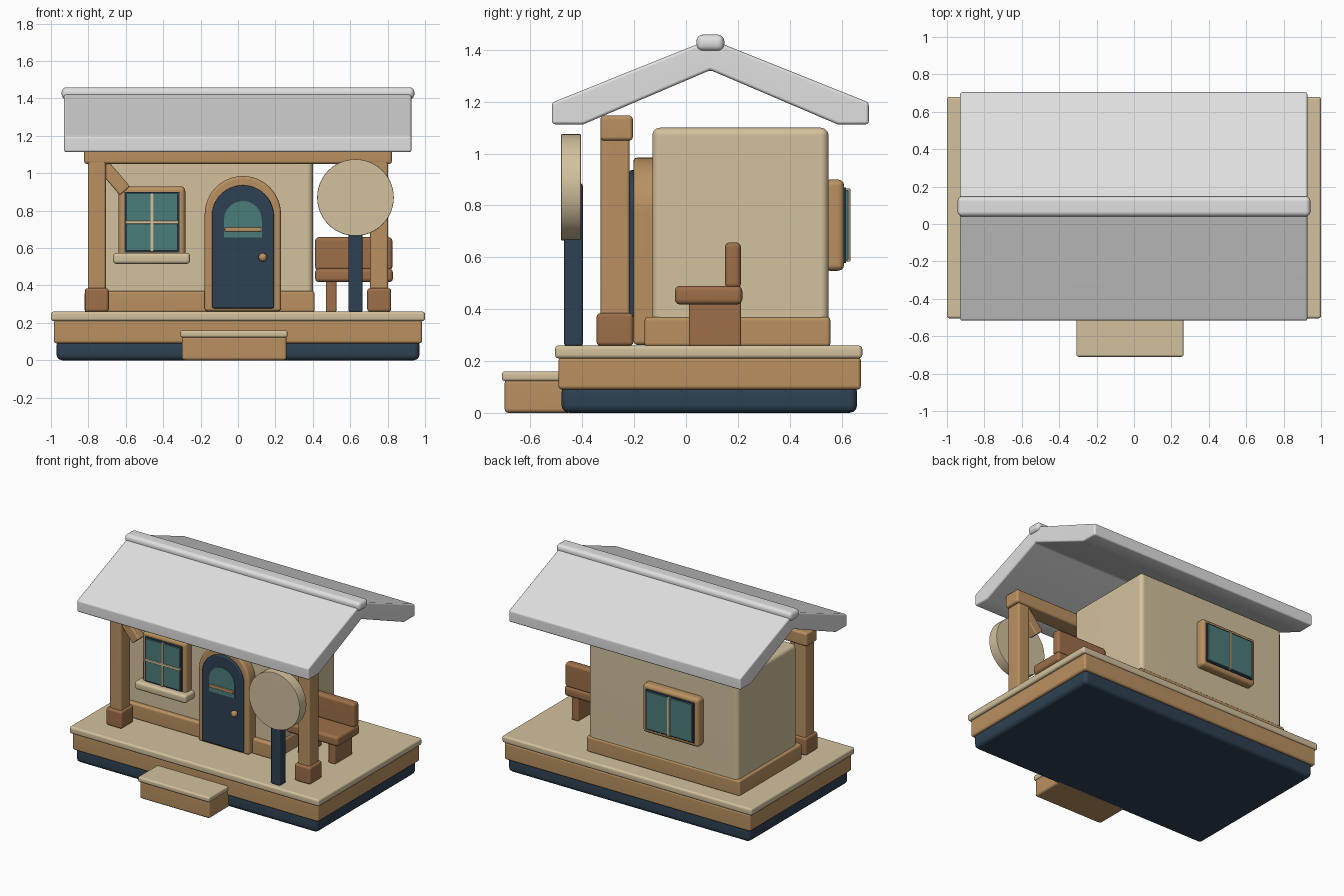
import bpy, bmesh, math
from mathutils import Matrix, Vector

if "Cube" in bpy.data.objects:
    bpy.data.objects.remove(bpy.data.objects["Cube"])


def material(name, r, g, b):
    m = bpy.data.materials.new(name)
    lin = [((c / 255 + 0.055) / 1.055) ** 2.4 for c in (r, g, b)]
    m.diffuse_color = (*lin, 1)
    m.use_nodes = True
    m.node_tree.nodes["Principled BSDF"].inputs["Base Color"].default_value = m.diffuse_color
    return m


BEIGE = material("cream_plaster", 211, 193, 157)
WOOD = material("light_wood", 186, 145, 97)
BROWN = material("dark_wood", 157, 111, 73)
NAVY = material("navy_paint", 46, 65, 82)
TEAL = material("teal_glass", 75, 124, 122)
ROOF = material("pale_grey_roof", 224, 224, 224)


def finish(name, bm, mat, bevel=0.0, segments=3):
    """Round the sharp edges, smooth the faces and make the object."""
    bmesh.ops.recalc_face_normals(bm, faces=bm.faces)
    if bevel:
        sharp = [e for e in bm.edges if e.calc_face_angle(0) > math.radians(40)]
        bmesh.ops.bevel(bm, geom=sharp, offset=bevel, segments=segments,
                        profile=0.5, affect='EDGES', clamp_overlap=True)
    mesh = bpy.data.meshes.new(name)
    bm.to_mesh(mesh)
    bm.free()
    mesh.materials.append(mat)
    ob = bpy.data.objects.new(name, mesh)
    bpy.context.collection.objects.link(ob)
    bpy.ops.object.select_all(action='DESELECT')
    ob.select_set(True)
    bpy.context.view_layer.objects.active = ob
    bpy.ops.object.shade_smooth_by_angle(angle=math.radians(40))
    ob.modifiers.new("weighted_normals", 'WEIGHTED_NORMAL').keep_sharp = True
    return ob


def box(name, mat, x, y, z, bevel=0.012, segments=3):
    """Rounded box from (min, max) ranges."""
    bm = bmesh.new()
    size = [r[1] - r[0] for r in (x, y, z)]
    mid = [(r[0] + r[1]) / 2 for r in (x, y, z)]
    bmesh.ops.create_cube(bm, size=1, matrix=Matrix.Translation(mid) @ Matrix.Diagonal((*size, 1)))
    return finish(name, bm, mat, bevel, segments)


def prism(name, mat, points, depth, bevel=0.0):
    """Extrude a closed outline of 3D points along the vector depth."""
    bm = bmesh.new()
    face = bm.faces.new([bm.verts.new(p) for p in points])
    ext = bmesh.ops.extrude_face_region(bm, geom=[face])
    bmesh.ops.translate(bm, vec=depth,
                        verts=[g for g in ext["geom"] if isinstance(g, bmesh.types.BMVert)])
    return finish(name, bm, mat, bevel)


def arch(name, mat, cx, radius, bottom, spring, y, bevel):
    """Round-topped panel facing the front."""
    pts = [(cx - radius, y[0], bottom), (cx + radius, y[0], bottom)]
    for i in range(25):
        a = math.pi * i / 24
        pts.append((cx + radius * math.cos(a), y[0], spring + radius * math.sin(a)))
    return prism(name, mat, pts, (0, y[1] - y[0], 0), bevel)


# Platform
box("foundation", NAVY, (-.97, .97), (-.48, .66), (0, .11), .03)
box("platform_skirt", WOOD, (-.985, .985), (-.492, .675), (.09, .215), .015)
box("deck", BEIGE, (-1, 1), (-.505, .68), (.21, .26), .014)

# Entrance step
box("step_base", WOOD, (-.3, .26), (-.7, -.44), (0, .13), .016)
box("step_tread", BEIGE, (-.308, .265), (-.71, -.44), (.122, .16), .012)

# House body
box("house_walls", BEIGE, (-.8, .4), (-.13, .55), (.25, 1.1), .03)
box("wall_plinth", WOOD, (-.82, .41), (-.16, .557), (.255, .37), .015)

# Gabled roof with ridge cap
MID = .094
half = [(-.611, 1.113), (-.611, 1.197), (0, 1.442)]
profile = [(MID + y, z) for y, z in half]
profile += [(MID - y, z) for y, z in reversed(half[:2])]
profile += [(MID + .49, 1.113), (MID, 1.322), (MID - .49, 1.113)]
prism("roof", ROOF, [(-.93, y, z) for y, z in profile], (1.857, 0, 0), .012)
box("ridge_cap", ROOF, (-.943, .943), (.04, .148), (1.395, 1.459), .026, 4)

# Porch frame, mirrored left and right
box("porch_beam", WOOD, (-.823, .823), (-.33, -.205), (1.05, 1.147), .015)
for side, s in (("left", -1), ("right", 1)):
    cx = .755 * s
    box(side + "_post", WOOD, (cx - .048, cx + .048), (-.329, -.217), (.26, 1.08), .013)
    box(side + "_post_foot", BROWN, (cx - .064, cx + .064), (-.345, -.203), (.258, .385), .016)
    brace = box(side + "_brace", WOOD, (-.036, .036), (-.036, .036), (-.125, .125), .01)
    low, high = Vector((.604 * s, -.273, .905)), Vector((.767 * s, -.273, 1.095))
    turn = (high - low).to_track_quat('Z', 'Y').to_matrix().to_4x4()
    brace.matrix_world = Matrix.Translation((low + high) / 2) @ turn

# Door
arch("door_frame", WOOD, .026, .204, .262, .781, (-.203, -.1), .016)
arch("door", NAVY, .026, .166, .278, .77, (-.218, -.16), .008)
arch("door_glass", TEAL, .026, .101, .655, .75, (-.223, -.2), 0)
box("door_glass_bar", WOOD, (-.072, .124), (-.231, -.21), (.688, .71), .005)
bm = bmesh.new()
bmesh.ops.create_uvsphere(bm, u_segments=20, v_segments=12, radius=.023,
                          matrix=Matrix.Translation((.133, -.233, .55)))
finish("door_knob", bm, WOOD)


def window(name, cx, w, z, wall, out, cross):
    """Framed window on a wall plane; out is the outward y direction."""
    def slab(part, mat, x, z, near, far, bevel):
        y = sorted((wall + out * near, wall + out * far))
        box(name + part, mat, x, y, z, bevel)
    zm = (z[0] + z[1]) / 2
    hw = w / 2
    slab("_frame", WOOD, (cx - hw, cx + hw), z, -.02, .06, .024)
    slab("_sash", NAVY, (cx - hw + .03, cx + hw - .03), (z[0] + .03, z[1] - .03), .02, .068, .004)
    slab("_glass", TEAL, (cx - hw + .04, cx + hw - .04), (z[0] + .04, z[1] - .04), .03, .076, .003)
    slab("_mullion", BEIGE, (cx - .009, cx + .009), (z[0] + .035, z[1] - .035), .04, .084, .004)
    if cross:
        slab("_transom", BEIGE, (cx - hw + .035, cx + hw - .035), (zm - .009, zm + .009), .04, .084, .004)


window("front_window", -.46, .356, (.545, .93), -.13, -1, True)
box("front_window_sill", BEIGE, (-.668, -.256), (-.235, -.12), (.515, .574), .018)
window("back_window", -.3, .45, (.548, .9), .55, 1, False)

# Bench
box("bench_seat", BROWN, (.412, .828), (-.043, .217), (.418, .49), .02)
box("bench_backrest", BROWN, (.412, .825), (.15, .212), (.48, .658), .02)
for side, x in (("left", .498), ("right", .742)):
    box(side + "_bench_leg", BROWN, (x - .028, x + .028), (.012, .212), (.258, .43), .008)

# Round sign on its pole
box("sign_pole", NAVY, (.59, .666), (-.47, -.398), (.258, .885), .01)
bm = bmesh.new()
bmesh.ops.create_cone(bm, cap_ends=True, segments=48, radius1=.205, radius2=.205, depth=.077,
                      matrix=Matrix.Translation((.628, -.4435, .87)) @ Matrix.Rotation(math.pi / 2, 4, 'X'))
finish("sign_disc", bm, BEIGE, .004, 2)
